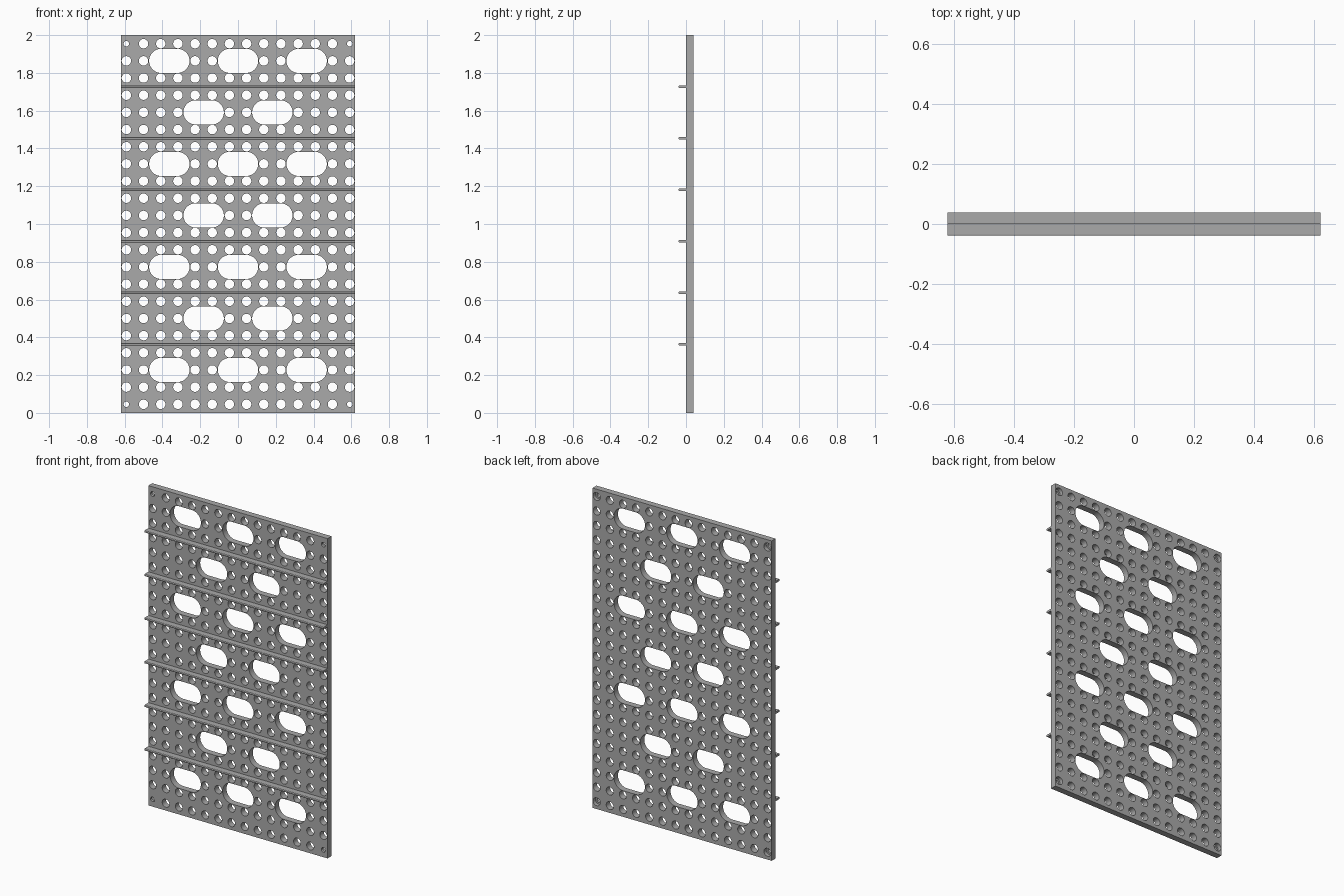
import bpy, bmesh, math
from mathutils import Vector

if "Cube" in bpy.data.objects:
    bpy.data.objects.remove(bpy.data.objects["Cube"])

PITCH = 1 / 11          # hole grid spacing
COLS, ROWS = 14, 22
HALF_W = 0.62
DEPTH = 0.039           # plate thickness and rib depth
HOLE_R, SCREW_R = 0.025, 0.0145
SLOT_R, SLOT_HALF = 0.064, 0.107

grey = bpy.data.materials.new("grey")
grey.use_nodes = True
colour = (0.4, 0.4, 0.4, 1)
grey.diffuse_color = colour
grey.node_tree.nodes["Principled BSDF"].inputs["Base Color"].default_value = colour


def make_object(name, bm):
    bmesh.ops.recalc_face_normals(bm, faces=bm.faces[:])
    mesh = bpy.data.meshes.new(name)
    bm.to_mesh(mesh)
    bm.free()
    mesh.materials.append(grey)
    obj = bpy.data.objects.new(name, mesh)
    bpy.context.collection.objects.link(obj)
    return obj


def add_box(bm, size, centre):
    verts = bmesh.ops.create_cube(bm, size=1)["verts"]
    bmesh.ops.scale(bm, vec=size, verts=verts)
    bmesh.ops.translate(bm, vec=centre, verts=verts)


def add_cutter(bm, x, z, sections, stretch=0.0, sides=24):
    """Loft round or stadium outlines along y; sections are (radius, y)."""
    rings = []
    for radius, y in sections:
        ring = []
        for i in range(sides):
            a = 2 * math.pi * (i + 0.5) / sides
            shift = math.copysign(stretch, math.cos(a))
            ring.append(bm.verts.new((x + shift + radius * math.cos(a), y,
                                      z + radius * math.sin(a))))
        rings.append(ring)
    for a, b in zip(rings, rings[1:]):
        for i in range(sides):
            j = (i + 1) % sides
            bm.faces.new((a[i], a[j], b[j], b[i]))
    bm.faces.new(rings[0])
    bm.faces.new(rings[-1])


def hole_x(col):
    return (col - (COLS - 1) / 2) * PITCH


def hole_z(row):
    return (row + 0.5) * PITCH


# Cutter holding every opening
cut = bmesh.new()
front, back = -0.02, DEPTH + 0.02
slots = []
for row in range(2, ROWS, 3):
    for step in ((-4, 0, 4) if row % 2 == 0 else (-2, 2)):
        slots.append((step * PITCH, row))
        add_cutter(cut, step * PITCH, hole_z(row),
                   [(SLOT_R, front), (SLOT_R, back)], SLOT_HALF - SLOT_R, 40)

for row in range(ROWS):
    for col in range(COLS):
        x = hole_x(col)
        if any(r == row and abs(x - sx) < PITCH for sx, r in slots):
            continue
        sections = [(HOLE_R, front), (HOLE_R, back)]
        if row in (0, ROWS - 1) and col in (0, COLS - 1):
            # Corner screw holes are counterbored from the back
            step_y = DEPTH * 0.4
            sections = [(SCREW_R, front), (SCREW_R, step_y),
                        (HOLE_R, step_y), (HOLE_R, back)]
        add_cutter(cut, x, hole_z(row), sections)
cutter = make_object("hole_cutter", cut)
cutter.hide_render = True
cutter.hide_viewport = True

# Perforated plate
bm = bmesh.new()
add_box(bm, Vector((2 * HALF_W, DEPTH, 2)), Vector((0, DEPTH / 2, 1)))
plate = make_object("perforated_plate", bm)
mod = plate.modifiers.new("holes", "BOOLEAN")
mod.operation = "DIFFERENCE"
mod.solver = "EXACT"
mod.object = cutter
bpy.context.view_layer.objects.active = plate
plate.select_set(True)
bpy.ops.object.modifier_apply(modifier=mod.name)
bpy.data.objects.remove(cutter)
bpy.ops.object.shade_smooth_by_angle(angle=math.radians(30))

# Horizontal ribs on the front, with softened outer edges
for n in range(6):
    bm = bmesh.new()
    add_box(bm, Vector((2 * HALF_W, DEPTH, 0.013)),
            Vector((0, -DEPTH / 2, hole_z(3.5 + 3 * n))))
    tips = [e for e in bm.edges
            if all(v.co.y < -DEPTH / 2 for v in e.verts)
            and abs(e.verts[0].co.x - e.verts[1].co.x) > 1]
    bmesh.ops.bevel(bm, geom=tips, offset=0.004, segments=3, profile=0.5,
                    affect="EDGES")
    make_object(f"front_rib_{n + 1}", bm)
